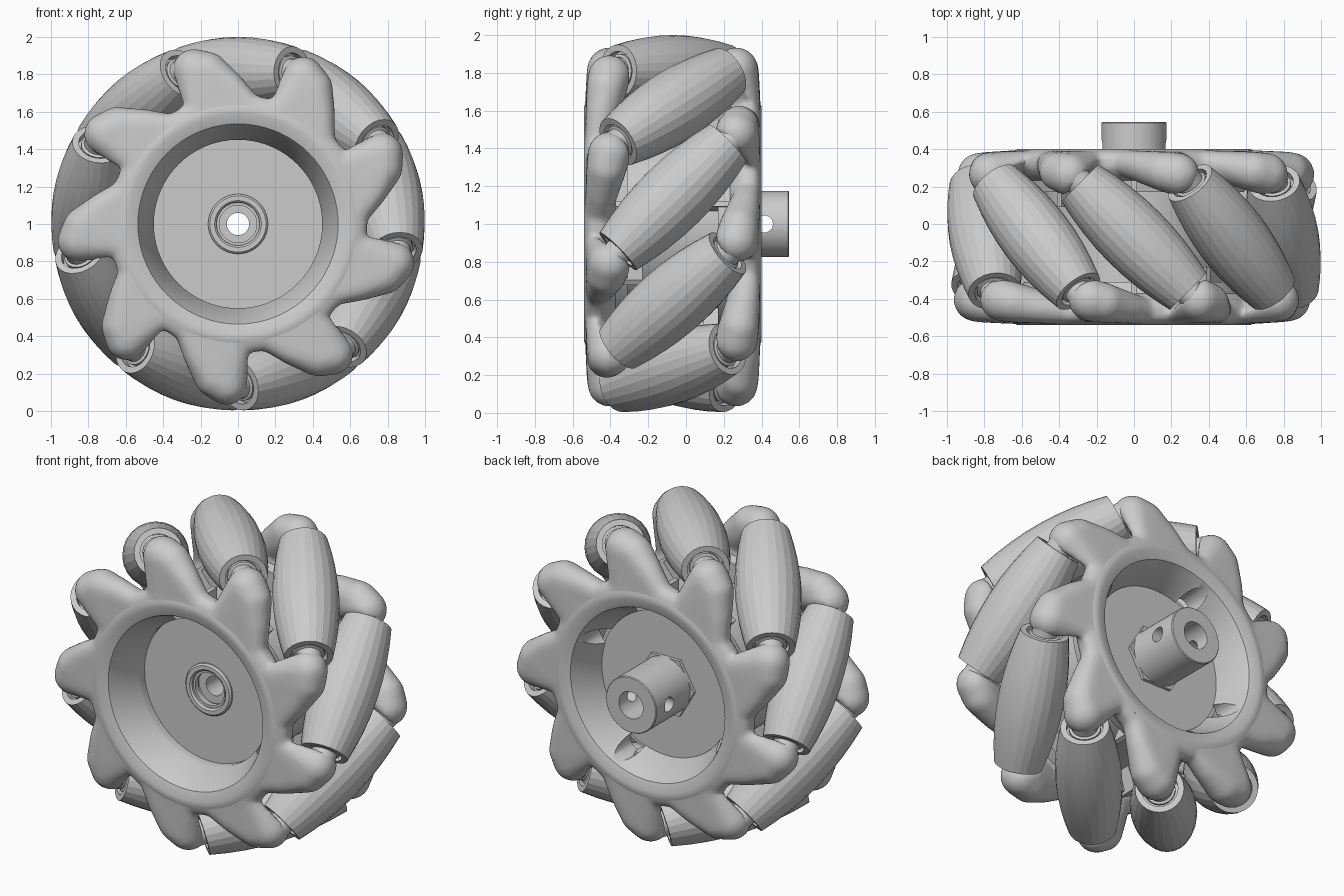
import bpy, bmesh
from math import sin, cos, pi, radians, sqrt
from mathutils import Matrix, Vector

if "Cube" in bpy.data.objects:
    bpy.data.objects.remove(bpy.data.objects["Cube"])

N = 9                                  # rollers around the wheel
AXIS_R, HALF = 0.81, 0.41              # roller axis distance, roller half length
CENTRE = Matrix.Translation((0, -0.07, 1))
FLIP = Matrix.Rotation(pi, 4, 'Z')     # front plate -> back plate


def spin(k):
    return Matrix.Rotation(-2 * pi * k / N, 4, 'Y')


def polar(r, deg, y):
    return Vector((r * cos(radians(deg)), y, r * sin(radians(deg))))


def add_object(name, bm, matrix=CENTRE, smooth=30):
    me = bpy.data.meshes.new(name)
    bmesh.ops.recalc_face_normals(bm, faces=bm.faces)
    bm.to_mesh(me)
    bm.free()
    if smooth:
        me.shade_smooth()
        me.set_sharp_from_angle(angle=radians(smooth))
    ob = bpy.data.objects.new(name, me)
    bpy.context.collection.objects.link(ob)
    ob.matrix_world = matrix
    return ob


def lathe_into(bm, profile, segs):
    """Revolve a closed (radius, y) loop about the y axis."""
    rings = []
    for s in range(segs):
        a = 2 * pi * s / segs
        rings.append([bm.verts.new((r * cos(a), y, r * sin(a))) for r, y in profile])
    n = len(profile)
    for s in range(segs):
        p, q = rings[s], rings[(s + 1) % segs]
        for i in range(n):
            j = (i + 1) % n
            bm.faces.new((p[i], p[j], q[j], q[i]))


def lathe(name, profile, segs=64, matrix=CENTRE, smooth=30):
    bm = bmesh.new()
    lathe_into(bm, profile, segs)
    return add_object(name, bm, matrix, smooth)


def cylinder(name, r, depth, matrix, segs=24):
    bm = bmesh.new()
    bmesh.ops.create_cone(bm, cap_ends=True, segments=segs, radius1=r, radius2=r, depth=depth)
    return add_object(name, bm, matrix)


def apply_modifiers(ob):
    bpy.context.view_layer.update()
    dg = bpy.context.evaluated_depsgraph_get()
    me = bpy.data.meshes.new_from_object(ob.evaluated_get(dg))
    ob.modifiers.clear()
    ob.data = me


def cut(ob, cutters):
    for c in cutters:
        m = ob.modifiers.new('cut', 'BOOLEAN')
        m.operation, m.solver, m.object = 'DIFFERENCE', 'EXACT', c
    apply_modifiers(ob)
    ob.data.shade_smooth()
    ob.data.set_sharp_from_angle(angle=radians(30))


# Barrel rollers whose bulge follows the wheel's outer cylinder
outer = []
for i in range(9):
    t = HALF * (i / 4 - 1)
    outer.append((1 - sqrt(AXIS_R ** 2 + t * t / 2), t))
roller_profile = [(0.055, -0.37), (0.105, -0.37), (0.105, -HALF)] + outer + \
                 [(0.105, HALF), (0.105, 0.37), (0.055, 0.37)]
pin_profile = [(0.02, -0.46), (0.075, -0.46), (0.075, -0.405), (0.09, -0.4), (0.09, -0.38),
               (0.055, -0.375), (0.055, 0.375), (0.09, 0.38), (0.09, 0.4), (0.075, 0.405),
               (0.075, 0.46), (0.02, 0.46)]
for k in range(N):
    m = CENTRE @ spin(k) @ Matrix.Translation((0, 0, AXIS_R)) @ Matrix.Rotation(pi / 4, 4, 'Z')
    lathe(f'roller_{k + 1}', roller_profile, 24, m, smooth=10)
    lathe(f'roller_pin_{k + 1}', pin_profile, 20, m)

# One lobe: hull over a blunt tip and a thin wide base, trimmed flat at the roller end
lobe = bmesh.new()
for r, deg, y, size in ((0.855, 66, -0.335, 0.115), (0.83, 61, -0.35, 0.105),
                        (0.73, 53, -0.38, 0.08), (0.6, 71, -0.4, 0.065),
                        (0.62, 43, -0.4, 0.065)):
    bmesh.ops.create_icosphere(lobe, subdivisions=3, radius=size,
                               matrix=Matrix.Translation(polar(r, deg, y)))
bmesh.ops.delete(lobe, geom=lobe.edges[:], context='EDGES_FACES')
bmesh.ops.convex_hull(lobe, input=lobe.verts[:])
bmesh.ops.delete(lobe, geom=[v for v in lobe.verts if not v.link_faces], context='VERTS')
axis = Vector((1, -1, 0)).normalized()
bmesh.ops.bisect_plane(lobe, geom=lobe.verts[:] + lobe.edges[:] + lobe.faces[:],
                       plane_co=Vector((0, 0, AXIS_R)) + axis * (HALF + 0.01),
                       plane_no=axis, clear_inner=True)
bmesh.ops.holes_fill(lobe, edges=[e for e in lobe.edges if e.is_boundary], sides=0)
bmesh.ops.recalc_face_normals(lobe, faces=lobe.faces)
lobe_mesh = bpy.data.meshes.new('lobe')
lobe.to_mesh(lobe_mesh)
lobe.free()

# Screw notches, cut only into the back plate
notches = []
for deg in (26, 116, 206, 296):
    m = CENTRE @ Matrix.Translation(polar(0.465, deg, 0.37)) @ Matrix.Rotation(pi / 2, 4, 'X')
    notches.append(cylinder('notch_cutter', 0.06, 0.29, m))
    notches[-1].hide_render = True

for side, m in (('front', CENTRE), ('back', CENTRE @ FLIP)):
    # Lobed plate, blended into one smooth casting
    bm = bmesh.new()
    lathe_into(bm, [(0.52, -0.3), (0.56, -0.43), (0.59, -0.462), (0.63, -0.466), (0.66, -0.457),
                    (0.69, -0.43), (0.69, -0.37), (0.66, -0.33), (0.62, -0.3)], 72)
    for k in range(N):
        tmp = lobe_mesh.copy()
        tmp.transform(spin(k))
        bm.from_mesh(tmp)
        bpy.data.meshes.remove(tmp)
    plate = add_object(f'{side}_lobed_plate', bm, m)
    rm = plate.modifiers.new('blend', 'REMESH')
    rm.mode, rm.voxel_size, rm.use_smooth_shade = 'VOXEL', 0.016, True
    sm = plate.modifiers.new('soften', 'SMOOTH')
    sm.factor, sm.iterations = 0.5, 8
    apply_modifiers(plate)
    # Crisp chamfered rim with a conical recess
    rim = lathe(f'{side}_rim', [(0.45, -0.24), (0.45, -0.27), (0.535, -0.45), (0.59, -0.47),
                                (0.62, -0.47), (0.645, -0.46), (0.6, -0.24)], 72, m)
    if side == 'back':
        cut(plate, notches)
        cut(rim, notches)
    # Recess floor, deeper at the front
    y = -0.21 if side == 'front' else -0.26
    lathe(f'{side}_floor', [(0.1, y), (0.455, y), (0.455, y + 0.03), (0.1, y + 0.03)], 64, m)
    # Stiffening ribs behind the plate
    bm = bmesh.new()
    for k in range(N):
        bmesh.ops.create_cube(bm, size=1, matrix=spin(k) @ Matrix.Translation((0, -0.24, 0.55))
                              @ Matrix.Diagonal((0.03, 0.16, 0.14, 1)))
    add_object(f'{side}_ribs', bm, m, smooth=0)

for c in notches:
    bpy.data.objects.remove(c)
bpy.data.meshes.remove(lobe_mesh)

# Inner drum between the plates
lathe('inner_drum', [(0.452, -0.25), (0.48, -0.25), (0.48, 0.25), (0.452, 0.25)], 48)

# Front bearing boss
lathe('front_boss', [(0.16, -0.2), (0.16, -0.22), (0.15, -0.23), (0.125, -0.23), (0.115, -0.22),
                     (0.11, -0.16), (0.06, -0.16), (0.06, -0.1), (0.16, -0.1)], 40)

# Back hexagon seat
lathe('hex_seat', [(0.1, 0.24), (0.2, 0.24), (0.2, 0.28), (0.1, 0.28)], 6, smooth=0)

# Drive coupling with stepped bore and cross hole
coupling = lathe('shaft_coupling', [(0.06, -0.12), (0.06, 0.38), (0.084, 0.38), (0.084, 0.615),
                                    (0.17, 0.615), (0.175, 0.61), (0.175, -0.12)], 40)
hole = cylinder('cross_hole_cutter', 0.045, 0.6,
                CENTRE @ Matrix.Translation((0, 0.485, 0)) @ Matrix.Rotation(pi / 2, 4, 'Y'))
hole.hide_render = True
cut(coupling, [hole])
bpy.data.objects.remove(hole)
